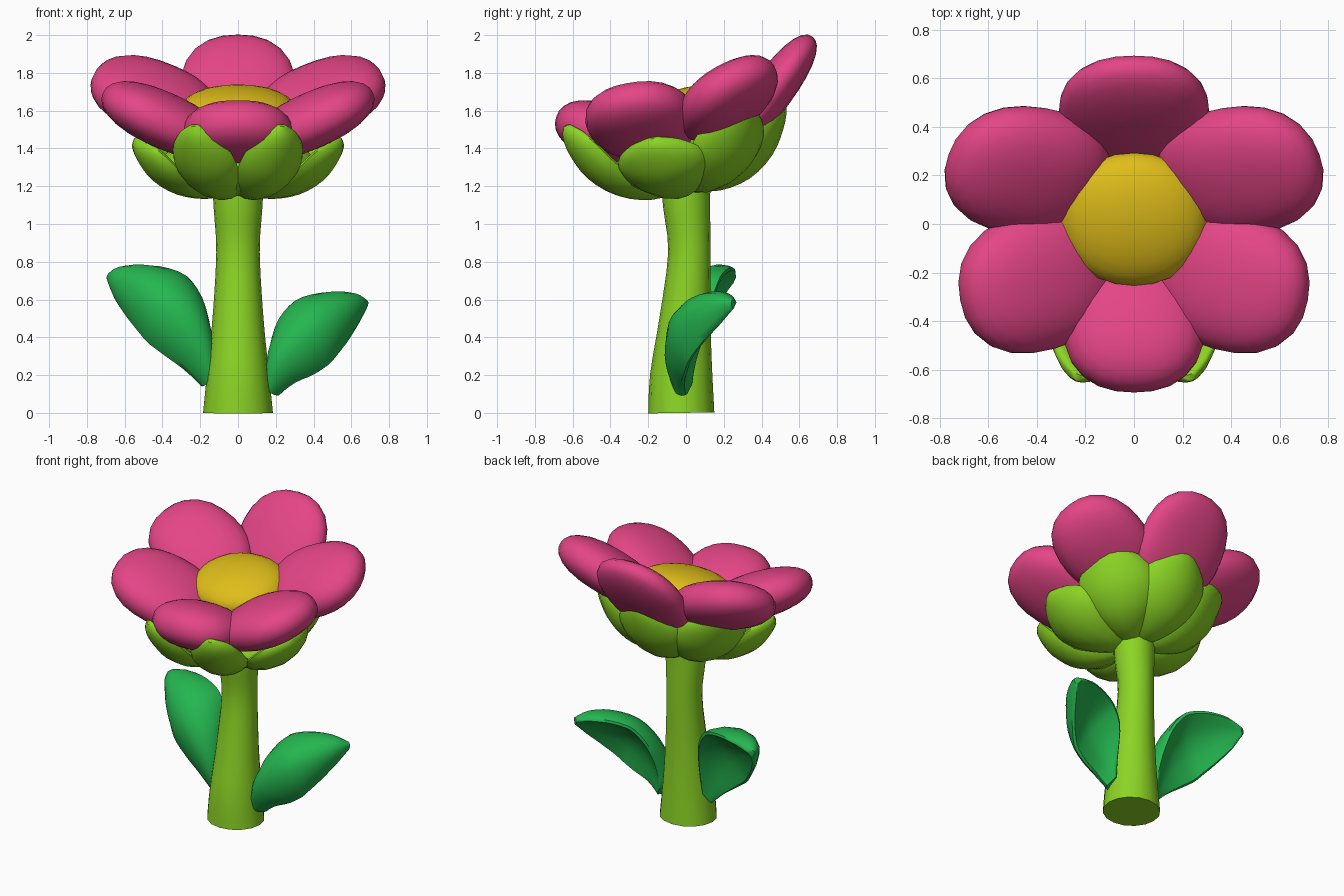
import bpy, bmesh, math
from mathutils import Vector, Matrix

if "Cube" in bpy.data.objects:
    bpy.data.objects.remove(bpy.data.objects["Cube"])


def material(name, rgb):
    m = bpy.data.materials.new(name)
    m.diffuse_color = (*rgb, 1)
    m.use_nodes = True
    m.node_tree.nodes["Principled BSDF"].inputs["Base Color"].default_value = m.diffuse_color
    return m


PINK = material("petal pink", (0.78, 0.06, 0.24))
YELLOW = material("centre yellow", (0.74, 0.51, 0.010))
LIME = material("stem lime green", (0.26, 0.66, 0.018))
GREEN = material("leaf green", (0.018, 0.47, 0.08))


def finish(bm, name, mat):
    bmesh.ops.recalc_face_normals(bm, faces=bm.faces)
    me = bpy.data.meshes.new(name)
    bm.to_mesh(me)
    bm.free()
    me.materials.append(mat)
    ob = bpy.data.objects.new(name, me)
    bpy.context.collection.objects.link(ob)
    bpy.context.view_layer.objects.active = ob
    bpy.ops.object.select_all(action='DESELECT')
    ob.select_set(True)
    bpy.ops.object.shade_smooth_by_angle(angle=math.radians(50))
    return ob


def ellipsoid(name, mat, centre, u, v, size, power=2.0):
    """Ellipsoid with length along u, width towards v; power above 2 is boxier."""
    u = Vector(u).normalized()
    v = Vector(v)
    v = (v - u * v.dot(u)).normalized()
    n = u.cross(v)
    rot = Matrix((u, v, n)).transposed().to_4x4()
    bm = bmesh.new()
    bmesh.ops.create_uvsphere(bm, u_segments=24, v_segments=14, radius=1)
    for vert in bm.verts:
        vert.co /= sum(abs(c) ** power for c in vert.co) ** (1 / power)
    bmesh.ops.transform(bm, verts=bm.verts,
                        matrix=Matrix.Translation(centre) @ rot @ Matrix.Diagonal((*size, 1)))
    return finish(bm, name, mat)


def smooth_rows(rows, steps=3):
    """Catmull-Rom interpolation of station rows."""
    out = []
    for i in range(len(rows) - 1):
        p = [rows[max(0, min(len(rows) - 1, i + k))] for k in (-1, 0, 1, 2)]
        for s in range(steps):
            t = s / steps
            out.append([0.5 * (2 * b + (c - a) * t + (2 * a - 5 * b + 4 * c - d) * t * t
                               + (3 * b - a - 3 * c + d) * t ** 3) for a, b, c, d in zip(*p)])
    return out + [list(rows[-1])]


def blade(name, mat, rows, wide, curl=0.0, sides=16, tilt=Matrix()):
    """Sweep of oval rings; rows are x, y, z, half width, half thickness."""
    rows = smooth_rows(rows)
    pts = [Vector(r[:3]) for r in rows]
    wide = Vector(wide).normalized()
    bm = bmesh.new()
    rings = []
    for i, r in enumerate(rows):
        along = pts[min(i + 1, len(pts) - 1)] - pts[max(i - 1, 0)]
        n = along.cross(wide).normalized()
        ring = []
        for k in range(sides):
            a = math.tau * k / sides
            p = (pts[i] + wide * (r[3] * math.cos(a))
                 + n * (r[4] * math.sin(a) + curl * r[3] * math.cos(a) ** 2))
            ring.append(bm.verts.new(tilt @ p))
        rings.append(ring)
    for a, b in zip(rings, rings[1:]):
        for k in range(sides):
            j = (k + 1) % sides
            bm.faces.new((a[k], a[j], b[j], b[k]))
    bm.faces.new(rings[0])
    bm.faces.new(rings[-1])
    return finish(bm, name, mat)


# Stem, gently bent and flared at the foot
blade("stem", LIME, [
    (0, -0.025, 0.00, 0.185, 0.175), (0, -0.025, 0.20, 0.165, 0.165),
    (0, -0.005, 0.50, 0.135, 0.135), (0, 0.018, 0.85, 0.115, 0.112),
    (0, 0.003, 1.10, 0.13, 0.125), (0, 0, 1.25, 0.135, 0.13)], (1, 0, 0))

# Leaves, cupped towards the back with the upper edge leaning back
blade("leaf_right", GREEN, [
    (0.17, -0.02, 0.13, 0.05, 0.05), (0.21, -0.04, 0.26, 0.12, 0.065),
    (0.29, -0.04, 0.38, 0.185, 0.07), (0.41, -0.01, 0.485, 0.20, 0.07),
    (0.53, 0.08, 0.55, 0.16, 0.065), (0.62, 0.18, 0.58, 0.095, 0.05),
    (0.675, 0.25, 0.58, 0.025, 0.02)], (-0.52, 0.36, 0.78), -0.55)
blade("leaf_left", GREEN, [
    (-0.15, -0.02, 0.18, 0.05, 0.05), (-0.19, -0.03, 0.34, 0.13, 0.065),
    (-0.27, -0.03, 0.49, 0.195, 0.07), (-0.39, 0.00, 0.61, 0.215, 0.07),
    (-0.52, 0.09, 0.685, 0.175, 0.065), (-0.63, 0.19, 0.72, 0.10, 0.05),
    (-0.68, 0.25, 0.715, 0.025, 0.02)], (0.54, 0.36, 0.78), 0.55)

# Green cup: core and overlapping sepals on a tilted bowl
ellipsoid("cup_core", LIME, (0, -0.02, 1.31), (1, 0, 0), (0, 1, 0.15), (0.42, 0.42, 0.15))
pivot = Vector((0, 0, 1.15))
tilt = (Matrix.Translation(pivot) @ Matrix.Rotation(math.radians(8), 4, 'X')
        @ Matrix.Translation(-pivot))
profile = [(0.04, 0.05, 0.06, 0.03), (0.18, 0.05, 0.15, 0.05), (0.33, 0.09, 0.22, 0.055),
           (0.45, 0.18, 0.245, 0.055), (0.525, 0.29, 0.215, 0.05), (0.565, 0.38, 0.13, 0.04),
           (0.58, 0.43, 0.03, 0.015)]
for i, deg in enumerate((-68, -14, 38, 90, 142, 194, 248)):
    a = math.radians(deg)
    c, s = math.cos(a), math.sin(a)
    front, flank = s < -0.5, abs(s) < 0.3
    k = 1.07 if front else 0.95 if flank else 0.98
    h = 1.06 if front else 0.76 if flank else 1.03
    rows = [(r * k * c, r * k * s, 1.15 + z * h, w * (0.73 if front else 1), t)
            for r, z, w, t in profile]
    blade(f"sepal_{i + 1}", LIME, rows, (-s, c, 0), 0.27, tilt=tilt)

# Petals: back and front ones, then mirrored side pairs
ellipsoid("petal_back", PINK, (0, 0.46, 1.705), (0, 0.58, 0.80), (1, 0, 0),
          (0.355, 0.31, 0.11), 2.3)
ellipsoid("petal_front", PINK, (0, -0.43, 1.485), (0, -0.95, 0.3), (1, 0, 0),
          (0.27, 0.29, 0.15), 2.3)
for side, m in (("right", 1), ("left", -1)):
    ellipsoid(f"petal_front_{side}", PINK, (0.395 * m, -0.235, 1.55),
              (0.88 * m, -0.24, 0.38), (0.25 * m, 0.88, 0.20), (0.35, 0.29, 0.145), 2.3)
    ellipsoid(f"petal_back_{side}", PINK, (0.44 * m, 0.22, 1.665),
              (0.87 * m, 0.14, 0.36), (-0.30 * m, 0.82, 0.40), (0.35, 0.285, 0.145), 2.3)

# Yellow flower centre
ellipsoid("flower_centre", YELLOW, (0, 0.02, 1.60), (1, 0, 0), (0, 0.97, 0.22), (0.305, 0.28, 0.125), 2.1)
